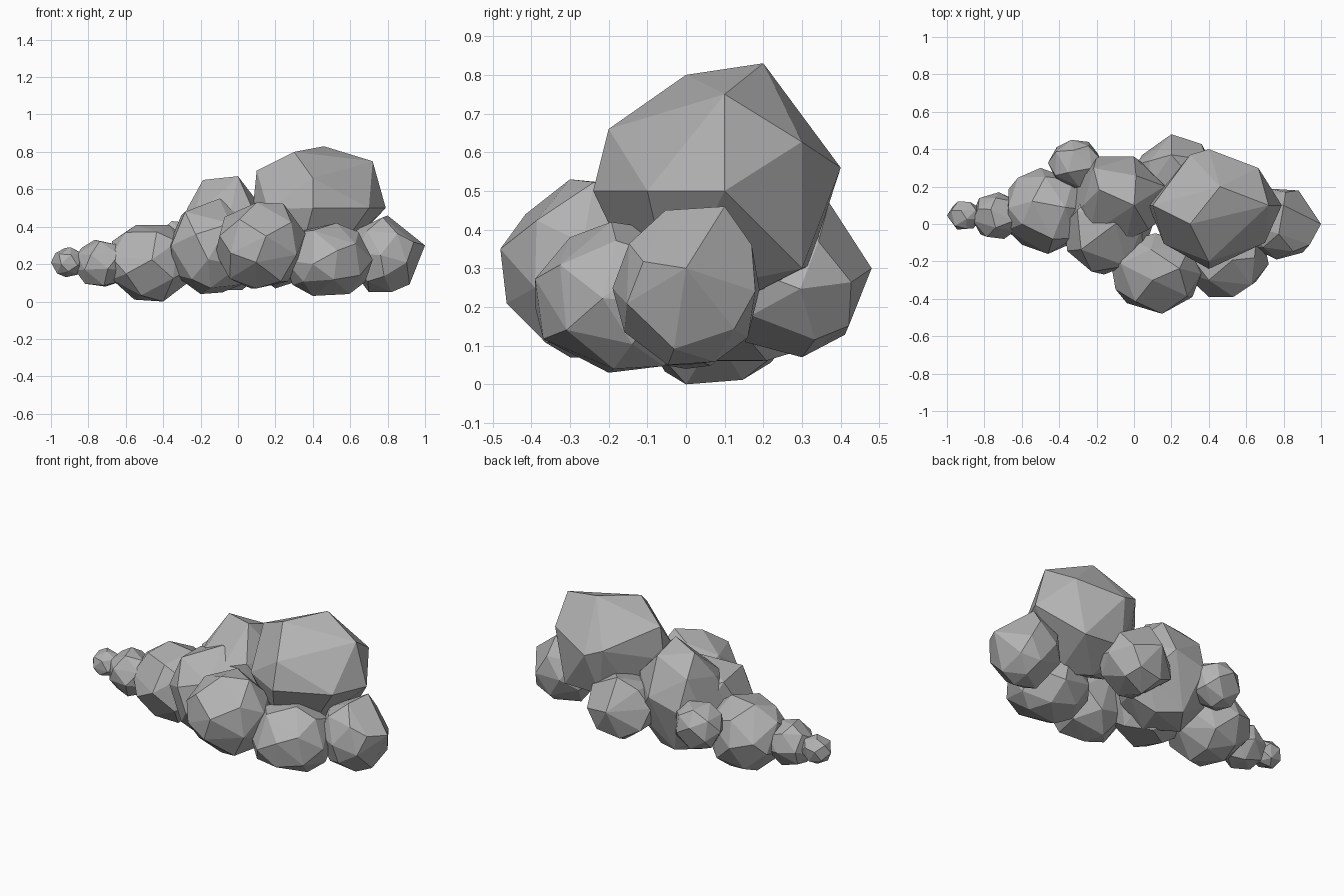
import bpy, bmesh, math, random
from mathutils import Vector, Euler

if "Cube" in bpy.data.objects:
    bpy.data.objects.remove(bpy.data.objects["Cube"], do_unlink=True)

grey = bpy.data.materials.new("cloud_grey")
grey.use_nodes = True
shade = 0.45
colour = (shade, shade, shade, 1)
grey.diffuse_color = colour
grey.node_tree.nodes["Principled BSDF"].inputs["Base Color"].default_value = colour


def lump_points(low, high, seed, count):
    """Evenly spread, jittered directions stretched to fit between two corners."""
    rng = random.Random(seed)
    turn = Euler([rng.uniform(0, math.tau) for axis in range(3)])
    golden_angle = math.pi * (3 - math.sqrt(5))
    cloud = []
    for i in range(count):
        height = 1 - (2 * i + 1) / count
        radius = math.sqrt(1 - height * height)
        angle = i * golden_angle
        point = Vector((radius * math.cos(angle), radius * math.sin(angle), height))
        point += Vector([rng.uniform(-0.12, 0.12) for axis in range(3)])
        point.normalize()
        point.rotate(turn)
        cloud.append(point)
    for axis in range(3):
        least = min(point[axis] for point in cloud)
        most = max(point[axis] for point in cloud)
        for point in cloud:
            share = (point[axis] - least) / (most - least)
            point[axis] = low[axis] + share * (high[axis] - low[axis])
    return cloud


def puff(name, low, high, seed, peaks=(), count=26):
    """Faceted hull of a lump, whose points give way to a few chosen peaks."""
    half = (Vector(high) - Vector(low)) / 2
    peaks = [Vector(peak) for peak in peaks]

    def apart(point, peak):
        return Vector([(point[axis] - peak[axis]) / half[axis] for axis in range(3)]).length

    cloud = [point for point in lump_points(low, high, seed, count)
             if all(apart(point, peak) > 0.55 for peak in peaks)]

    bm = bmesh.new()
    for point in cloud + peaks:
        bm.verts.new(point)
    hull = bmesh.ops.convex_hull(bm, input=bm.verts)
    loose = {item for item in hull["geom_interior"] if isinstance(item, bmesh.types.BMVert)}
    bmesh.ops.delete(bm, geom=list(loose), context="VERTS")
    # Merge nearly flat neighbours into larger facets
    bmesh.ops.dissolve_limit(bm, angle_limit=math.radians(5), verts=bm.verts, edges=bm.edges)
    bmesh.ops.recalc_face_normals(bm, faces=bm.faces)
    mesh = bpy.data.meshes.new(name)
    bm.to_mesh(mesh)
    bm.free()
    mesh.materials.append(grey)
    bpy.context.collection.objects.link(bpy.data.objects.new(name, mesh))


# Tapering tail on the right
puff("tail_tip_puff", (-1, -0.03, 0.13), (-0.82, 0.12, 0.29), seed=1, count=20)
puff("tail_small_puff", (-0.87, -0.08, 0.08), (-0.6, 0.17, 0.33), seed=2, count=22)
puff("tail_large_puff", (-0.68, -0.16, 0.01), (-0.24, 0.3, 0.41), seed=3,
     peaks=[(-0.4, 0, 0), (-0.6, 0, 0.37), (-0.5, 0.3, 0.2)])
puff("tail_back_puff", (-0.46, 0.19, 0.16), (-0.18, 0.45, 0.43), seed=4, count=22)

# Middle, with the rear puff sloping down to the back
puff("middle_front_puff", (-0.38, -0.27, 0.03), (0.1, 0.2, 0.55), seed=5,
     peaks=[(-0.37, 0, 0.3), (-0.1, 0, 0.55), (-0.2, 0, 0.04)])
puff("middle_back_puff", (-0.34, -0.09, 0.06), (0.17, 0.37, 0.65), seed=6,
     peaks=[(0, 0.1, 0.67), (-0.27, 0.1, 0.5), (0, 0.36, 0.4), (-0.2, 0.36, 0.35)])
puff("front_puff", (-0.12, -0.47, 0.07), (0.36, -0.05, 0.53), seed=7,
     peaks=[(0.15, -0.48, 0.35), (0.1, -0.3, 0.53), (0.1, -0.3, 0.07)])
puff("back_puff", (0.01, 0.08, 0.07), (0.43, 0.48, 0.46), seed=8,
     peaks=[(0.2, 0.48, 0.3), (0.2, 0.37, 0.47), (0.2, 0.3, 0.07)])

# Tall crown leaning to the back
puff("crown_puff", (0.08, -0.22, 0.2), (0.78, 0.39, 0.81), seed=9,
     peaks=[(0.46, 0.2, 0.83), (0.3, 0, 0.8), (0.72, 0.1, 0.75), (0.79, 0.1, 0.5),
            (0.4, 0.4, 0.56), (0.6, 0.3, 0.3), (0.4, -0.2, 0.66), (0.4, -0.24, 0.5),
            (0.7, -0.1, 0.5), (0.1, 0.1, 0.7), (0.3, 0.37, 0.6)])

# Lower left end
puff("front_left_puff", (0.25, -0.39, 0.03), (0.72, 0.05, 0.42), seed=10,
     peaks=[(0.4, -0.39, 0.2), (0.4, -0.2, 0.03), (0.4, -0.3, 0.38)])
puff("left_end_puff", (0.58, -0.19, 0.05), (0.99, 0.19, 0.45), seed=11,
     peaks=[(0.8, 0.1, 0.46), (1, 0, 0.3), (0.7, 0, 0.05)])
